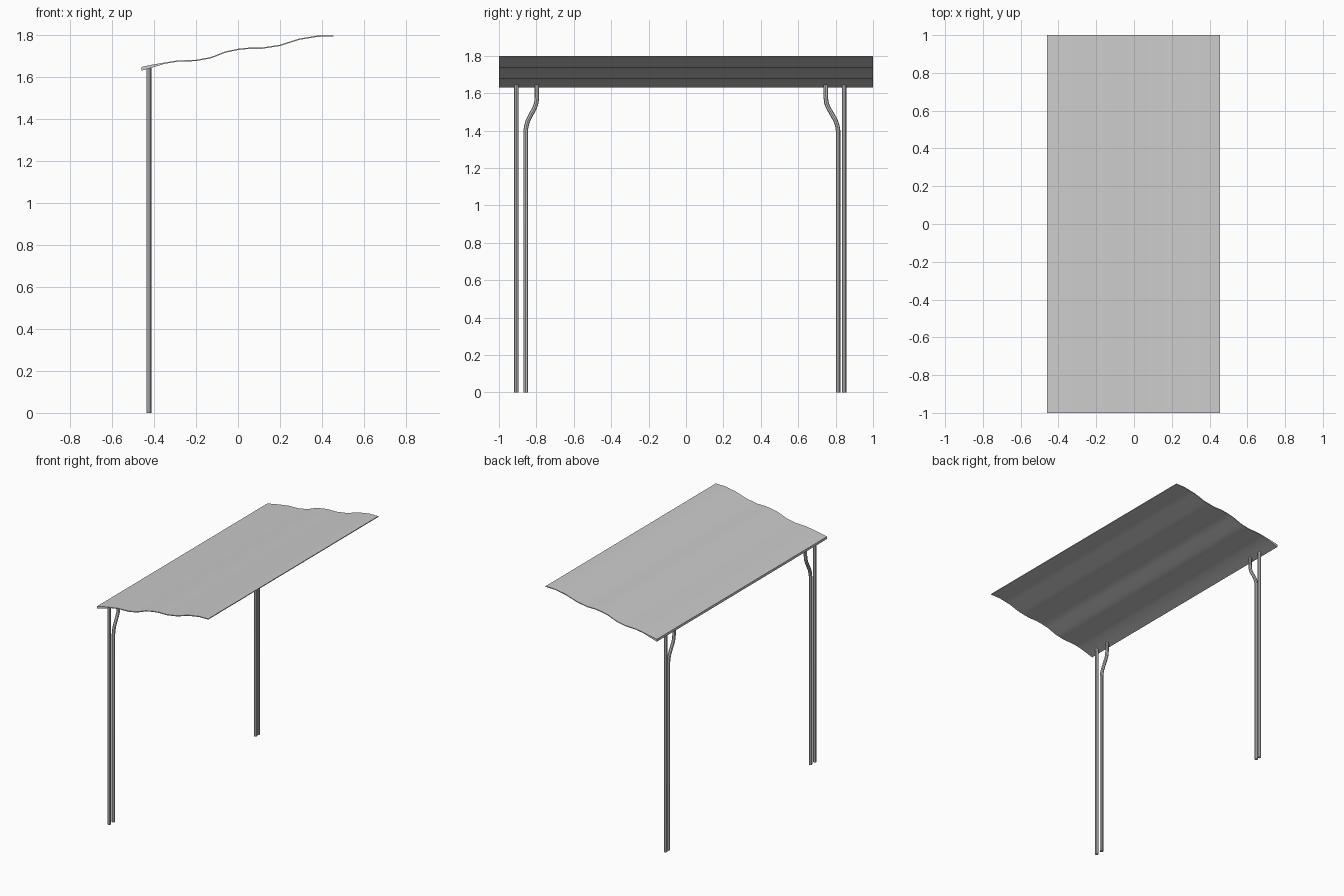
import bpy, bmesh

if "Cube" in bpy.data.objects:
    bpy.data.objects.remove(bpy.data.objects["Cube"])

# Wavy roof sheet: (x, z, thickness) centre-line swept along y
PROFILE = [(-0.46, 1.640, .018), (-0.41, 1.653, .014), (-0.35, 1.667, .006), (-0.29, 1.677, .006),
           (-0.20, 1.680, .006), (-0.13, 1.693, .006), (-0.06, 1.720, .006),
           (0.0, 1.733, .006), (0.05, 1.738, .006), (0.11, 1.738, .006),
           (0.20, 1.752, .006), (0.29, 1.781, .006), (0.38, 1.796, .006),
           (0.455, 1.797, .006)]


def shade(ob):
    bpy.ops.object.select_all(action='DESELECT')
    ob.select_set(True)
    bpy.context.view_layer.objects.active = ob
    bpy.ops.object.shade_smooth_by_angle(angle=0.7)


def make_roof():
    bm = bmesh.new()
    loop = [(x, z + t / 2) for x, z, t in PROFILE]
    loop += [(x, z - t / 2) for x, z, t in reversed(PROFILE)]
    face = bm.faces.new([bm.verts.new((x, -1, z)) for x, z in loop])
    res = bmesh.ops.extrude_face_region(bm, geom=[face])
    verts = [v for v in res['geom'] if isinstance(v, bmesh.types.BMVert)]
    bmesh.ops.translate(bm, verts=verts, vec=(0, 2, 0))
    bmesh.ops.recalc_face_normals(bm, faces=bm.faces)
    me = bpy.data.meshes.new("roof_sheet")
    bm.to_mesh(me)
    bm.free()
    ob = bpy.data.objects.new("roof_sheet", me)
    bpy.context.collection.objects.link(ob)
    shade(ob)


def make_post(name, points, x=-0.425, radius=0.012):
    """Round tube through (y, z) points."""
    cu = bpy.data.curves.new(name, 'CURVE')
    cu.dimensions = '3D'
    cu.bevel_depth = radius
    cu.bevel_resolution = 2
    cu.use_fill_caps = True
    sp = cu.splines.new('POLY')
    sp.points.add(len(points) - 1)
    for p, (y, z) in zip(sp.points, points):
        p.co = (x, y, z, 1)
    ob = bpy.data.objects.new(name, cu)
    bpy.context.collection.objects.link(ob)
    bpy.ops.object.select_all(action='DESELECT')
    ob.select_set(True)
    bpy.context.view_layer.objects.active = ob
    bpy.ops.object.convert(target='MESH')
    shade(bpy.context.view_layer.objects.active)


make_roof()

# Offset of the bent posts towards the centre, as (fraction, height)
BEND = [(0, 0), (0, 1.40), (.06, 1.425), (.18, 1.45), (.38, 1.475), (.60, 1.50),
        (.82, 1.525), (.95, 1.55), (1, 1.58), (1, 1.647)]

# A straight and a bent post at each end
for end, straight, base, top in (("front", -.907, -.857, -.797), ("back", .845, .813, .747)):
    make_post(end + "_straight_post", [(straight, 0), (straight, 1.647)])
    make_post(end + "_bent_post", [(base + (top - base) * f, z) for f, z in BEND])
